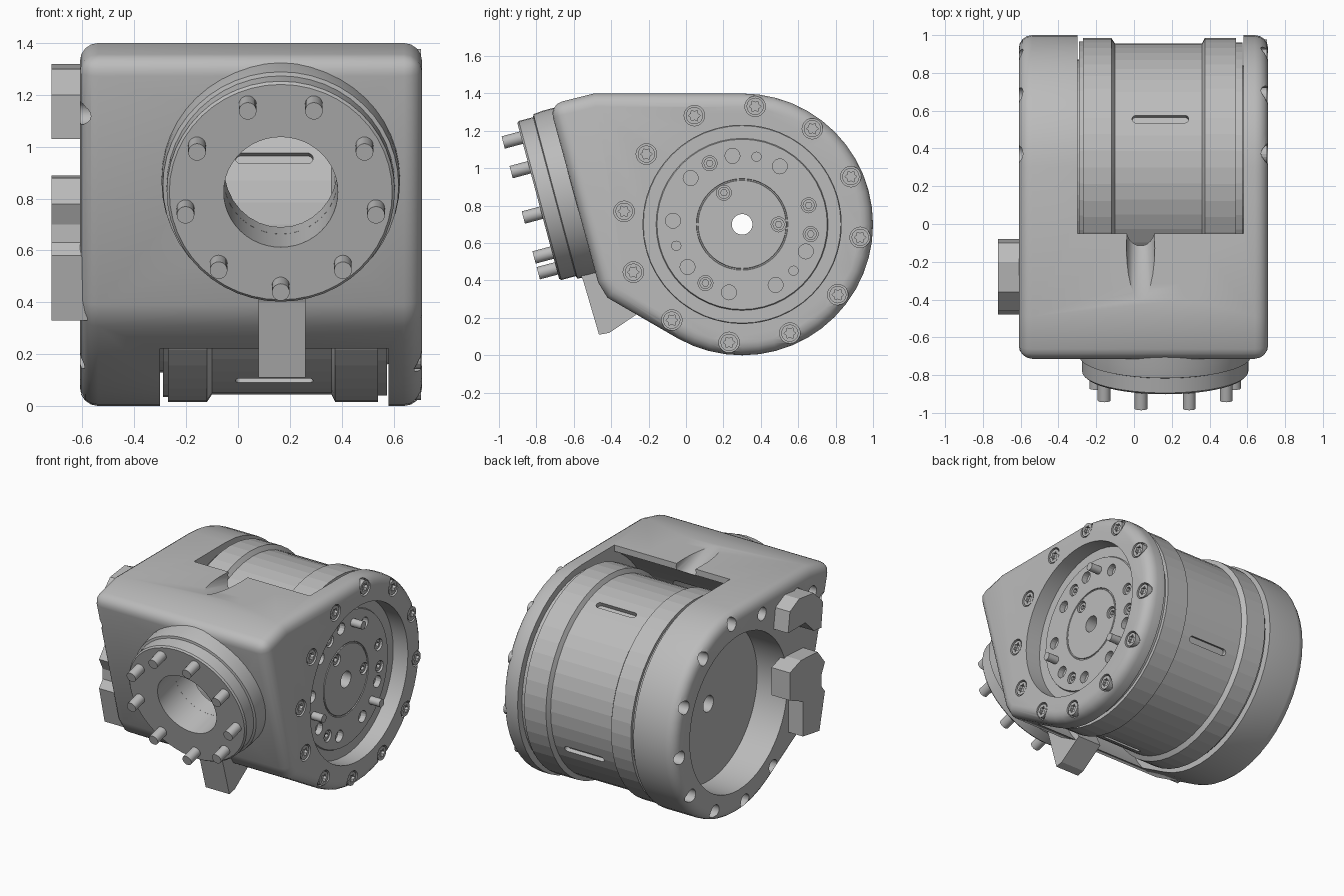
import bpy, bmesh, math
from mathutils import Vector

if "Cube" in bpy.data.objects:
    bpy.data.objects.remove(bpy.data.objects["Cube"])

mat = bpy.data.materials.new("metal_grey")
mat.use_nodes = True
mat.diffuse_color = (0.5, 0.5, 0.5, 1)
mat.node_tree.nodes["Principled BSDF"].inputs["Base Color"].default_value = (0.5, 0.5, 0.5, 1)

AXIS_Y, AXIS_Z = 0.3, 0.7          # drum axis runs along x here
NORMAL = Vector((0, -0.966, -0.259))   # front flange direction
FACE = Vector((0.165, -0.79, 0.825))   # centre of the flange face


def to_object(name, bm):
    bmesh.ops.recalc_face_normals(bm, faces=bm.faces)
    mesh = bpy.data.meshes.new(name)
    bm.to_mesh(mesh)
    bm.free()
    mesh.materials.append(mat)
    obj = bpy.data.objects.new(name, mesh)
    bpy.context.collection.objects.link(obj)
    return obj


def smooth(obj, degrees=28):
    bpy.ops.object.select_all(action='DESELECT')
    obj.select_set(True)
    bpy.context.view_layer.objects.active = obj
    bpy.ops.object.shade_smooth_by_angle(angle=math.radians(degrees))


def cut(obj, cutter):
    cutter.hide_render = True
    mod = obj.modifiers.new("cut", 'BOOLEAN')
    mod.operation, mod.solver, mod.object = 'DIFFERENCE', 'EXACT', cutter
    bpy.context.view_layer.objects.active = obj
    bpy.ops.object.modifier_apply(modifier=mod.name)
    bpy.data.objects.remove(cutter)


def prism(bm, outline, x0, x1):
    # Extrude a (y, z) outline along x
    face = bm.faces.new([bm.verts.new((x0, y, z)) for y, z in outline])
    new = bmesh.ops.extrude_face_region(bm, geom=[face])["geom"]
    verts = [v for v in new if isinstance(v, bmesh.types.BMVert)]
    bmesh.ops.translate(bm, verts=verts, vec=(x1 - x0, 0, 0))


def rod(bm, a, b, r, sides=20):
    a, b = Vector(a), Vector(b)
    quat = Vector((0, 0, 1)).rotation_difference(b - a)
    verts = bmesh.ops.create_cone(bm, cap_ends=True, segments=sides, radius1=r, radius2=r,
                                  depth=(b - a).length)["verts"]
    for v in verts:
        v.co = quat @ v.co + (a + b) / 2


def rods(name, ends, r, sides=20):
    bm = bmesh.new()
    for a, b in ends:
        rod(bm, a, b, r, sides)
    return to_object(name, bm)


def lathe(name, profile, origin, axis, sides):
    # Revolve a closed (along, radius) profile about an axis
    bm = bmesh.new()
    quat = Vector((1, 0, 0)).rotation_difference(axis)
    rings = []
    for i in range(sides):
        a = 2 * math.pi * i / sides
        rings.append([bm.verts.new(quat @ Vector((t, r * math.cos(a), r * math.sin(a))) + origin)
                      for t, r in profile])
    n = len(profile)
    for i in range(sides):
        p, q = rings[i], rings[(i + 1) % sides]
        for j in range(n):
            bm.faces.new((p[j], p[(j + 1) % n], q[(j + 1) % n], q[j]))
    return to_object(name, bm)


def polar(x, r, degrees):
    a = math.radians(degrees)
    return Vector((x, AXIS_Y + r * math.cos(a), AXIS_Z + r * math.sin(a)))


def along_x(points, x0, x1):
    return [((x0, p[-2], p[-1]), (x1, p[-2], p[-1])) for p in points]


# Housing: rounded side profile with soft rims
outline = [(polar(0, 0.7, 240 + 7.5 * i).y, polar(0, 0.7, 240 + 7.5 * i).z) for i in range(29)]
outline += [(-0.49, 1.4), (-0.73, 1.34), (-0.47, 0.39), (-0.42, 0.308)]
bm = bmesh.new()
prism(bm, outline, -0.61, 0.71)
bmesh.ops.recalc_face_normals(bm, faces=bm.faces)
edges = [e for e in bm.edges if e.calc_face_angle() > math.radians(45)]
bmesh.ops.bevel(bm, geom=edges, offset=0.07, offset_type='OFFSET', segments=4,
                profile=0.5, affect='EDGES')
housing = to_object("housing", bm)

# Drum bay, side bore and front bore
cut(housing, rods("bay_cutter", along_x([(AXIS_Y, AXIS_Z)], -0.3, 0.58), 0.745, 64))
bm = bmesh.new()
prism(bm, [(-0.05, 1.2), (0.4, 1.2), (0.4, 1.6), (-0.05, 1.6)], -0.3, 0.58)
cut(housing, to_object("bay_top_cutter", bm))
cut(housing, rods("side_bore_cutter", along_x([(AXIS_Y, AXIS_Z)], -0.8, 0.9), 0.53, 64))
cut(housing, rods("front_bore_cutter", [(FACE, FACE - NORMAL * 0.55)], 0.22, 32))

# Bolt seats on both cheeks and two thumb scoops on the top
bolts = [polar(0, 0.635, 23.7 + 30 * i) for i in range(12)]
cut(housing, rods("right_seats", along_x(bolts, 0.67, 0.8), 0.055))
extra = [(-0.33, 1.27), (-0.5, 1.22), (-0.62, 1.13)]
left_seats = [b for b in bolts if b.y > -0.2] + [Vector((0, y, z)) for y, z in extra]
cut(housing, rods("left_seats", along_x(left_seats, -0.8, -0.53), 0.045))
cut(housing, rods("scoops", [((x, -0.46, 1.495), (x, 0.1, 1.335)) for x in (0.035, 0.29)], 0.075, 24))
smooth(housing)

# Cheek bolts with star sockets
heads = rods("cheek_bolts", along_x(bolts, 0.6, 0.705), 0.046)
bm = bmesh.new()
for b in bolts:
    star = []
    for k in range(12):
        a, r = math.pi * k / 6, (0.032, 0.021)[k % 2]
        star.append((b.y + r * math.cos(a), b.z + r * math.sin(a)))
    prism(bm, star, 0.685, 0.75)
cut(heads, to_object("star_cutter", bm))

# Central drum with two raised bands and an end plate
drum = lathe("drum", [
    (-0.38, 0.055), (-0.38, 0.57), (-0.29, 0.57), (-0.29, 0.665), (-0.27, 0.665), (-0.27, 0.685),
    (-0.12, 0.685), (-0.1, 0.655), (0.36, 0.655), (0.375, 0.685), (0.54, 0.685), (0.54, 0.66),
    (0.575, 0.66), (0.575, 0.54), (0.6, 0.528), (0.6, 0.46), (0.61, 0.455), (0.61, 0.245),
    (0.604, 0.243), (0.604, 0.237), (0.61, 0.235), (0.61, 0.055)],
    Vector((0, AXIS_Y, AXIS_Z)), Vector((1, 0, 0)), 48)

# Four rounded slots around the drum
for i in range(4):
    a = 67 + 90 * i
    inner, outer = polar(0, 0.625, a), polar(0, 0.72, a)
    side = (outer - inner).cross(Vector((1, 0, 0))).normalized()
    bm = bmesh.new()
    ring = []
    for k in range(16):
        t = 2 * math.pi * (k + 0.5) / 16
        x = 0.14 + 0.022 * math.cos(t) + math.copysign(0.128, math.cos(t))
        ring.append(bm.verts.new(inner + Vector((x, 0, 0)) + side * 0.022 * math.sin(t)))
    new = bmesh.ops.extrude_face_region(bm, geom=[bm.faces.new(ring)])["geom"]
    bmesh.ops.translate(bm, verts=[v for v in new if isinstance(v, bmesh.types.BMVert)],
                        vec=outer - inner)
    cut(drum, to_object("slot_cutter", bm))

# Holes, screws and pins in the end plate
holes = [polar(0, 0.37, a) for a in (-8, 16, 57, 98, 118, 138, 177, 218, 238, 259, 299, 337)]
screws = [polar(0, 0.195, a) for a in (0, 120, 240)]
cut(drum, rods("plate_holes", along_x(holes + screws, 0.57, 0.7), 0.04, 16))
smooth(drum, 6)
sockets = rods("plate_screws", along_x([holes[i] for i in (1, 4, 8, 0)] + screws, 0.56, 0.6), 0.032, 16)
cut(sockets, rods("hex_cutter", along_x([holes[i] for i in (1, 4, 8, 0)] + screws, 0.58, 0.7), 0.018, 6))
smooth(rods("plate_pins", along_x([polar(0, 0.37, a) for a in (78, 198, 318)], 0.58, 0.69), 0.027))

# Front flange, stepped and hollow
smooth(lathe("front_flange", [
    (0, 0.22), (0, 0.43), (-0.01, 0.44), (-0.09, 0.44), (-0.095, 0.455), (-0.15, 0.46),
    (-0.26, 0.46), (-0.26, 0.22)], FACE, NORMAL, 48))

# Nine flange studs
up = Vector((1, 0, 0)).cross(NORMAL)
studs = []
for i in range(9):
    a = math.radians(40 * i)
    p = FACE + 0.373 * (Vector((1, 0, 0)) * math.sin(a) + up * math.copysign(1, -up.z) * math.cos(a))
    studs.append((p - NORMAL * 0.03, p + NORMAL * 0.1))
smooth(rods("flange_studs", studs, 0.034))

# Rib under the flange
bm = bmesh.new()
prism(bm, [(-0.6, 0.5), (-0.55, 0.4), (-0.465, 0.11), (-0.41, 0.12), (-0.24, 0.235), (-0.34, 0.45)], 0.08, 0.26)
to_object("lower_rib", bm)

# Cable clips on the left cheek
clips = {
    "upper_clip": [(-0.08, 1.13), (-0.1, 1.27), (-0.2, 1.32), (-0.36, 1.3), (-0.46, 1.2),
                   (-0.44, 1.03), (-0.36, 1.04), (-0.27, 1.13)],
    "lower_clip": [(-0.1, 0.66), (-0.1, 0.85), (-0.22, 0.89), (-0.4, 0.88), (-0.48, 0.78), (-0.44, 0.7),
                   (-0.44, 0.63), (-0.48, 0.58), (-0.42, 0.33), (-0.24, 0.36), (-0.24, 0.6)],
}
for name, shape in clips.items():
    bm = bmesh.new()
    prism(bm, shape, -0.72, -0.58)
    to_object(name, bm)
